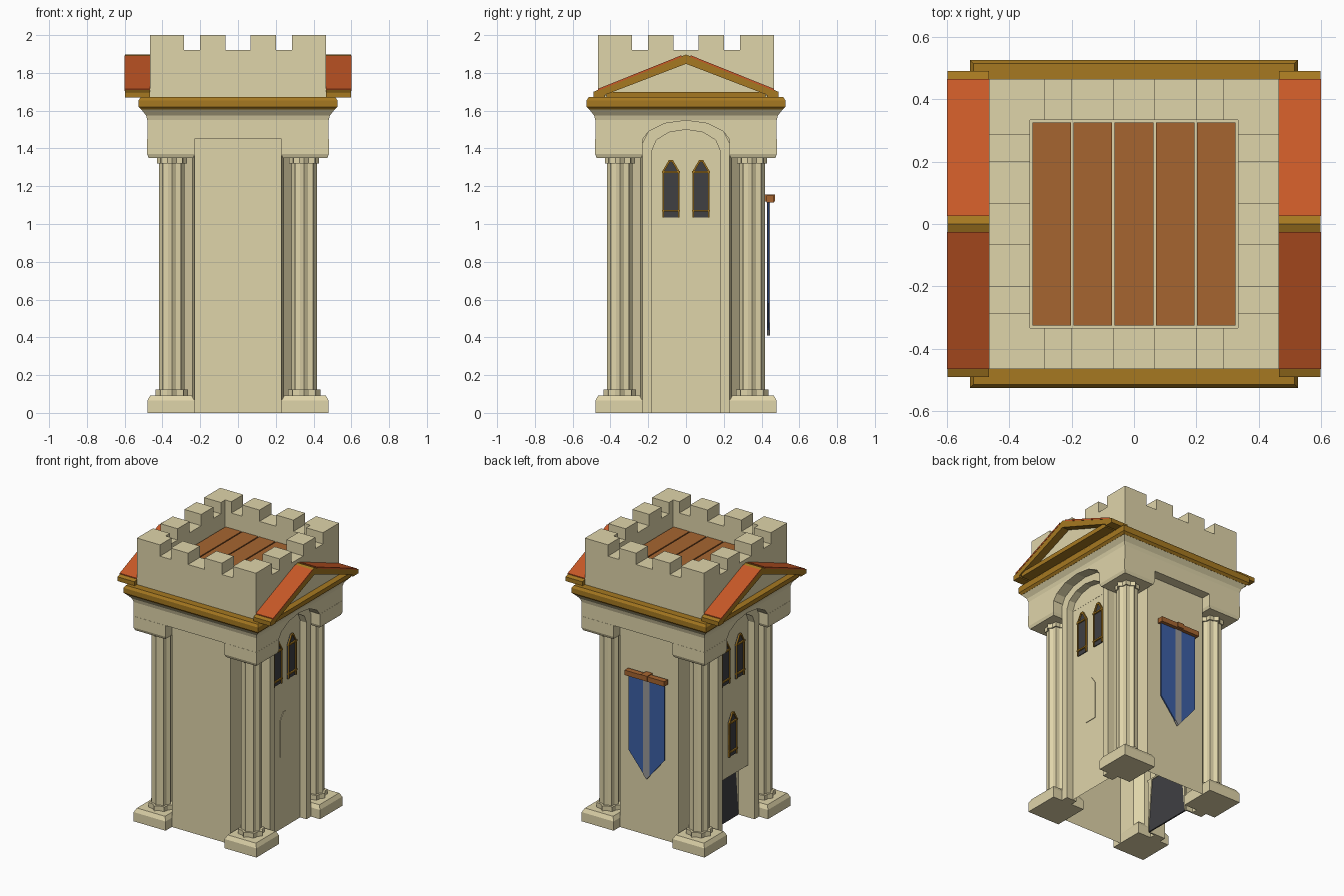
import bpy, math

if "Cube" in bpy.data.objects:
    bpy.data.objects.remove(bpy.data.objects["Cube"])

def material(name, r, g, b):
    m = bpy.data.materials.new(name)
    m.diffuse_color = (r, g, b, 1)
    m.use_nodes = True
    m.node_tree.nodes["Principled BSDF"].inputs["Base Color"].default_value = m.diffuse_color
    return m

STONE = material("stone", .74, .66, .40)
GOLD = material("gold_trim", .38, .19, .015)
ROOF = material("roof_tile", .58, .10, .02)
WOOD = material("wood", .38, .13, .03)
BLUE = material("blue_cloth", .045, .115, .38)
GREY = material("grey_cloth", .32, .32, .32)
DARK = material("dark_glass", .05, .05, .055)

def make(name, verts, faces, mat):
    me = bpy.data.meshes.new(name)
    me.from_pydata(verts, [], faces)
    me.materials.append(mat)
    ob = bpy.data.objects.new(name, me)
    bpy.context.collection.objects.link(ob)
    return ob

def prism(name, pts, axis, a, b, mat=STONE, caps=True, skip=()):
    """Extrude a 2D outline along an axis from a to b."""
    a, b = min(a, b), max(a, b)
    area = sum(p[0] * q[1] - q[0] * p[1] for p, q in zip(pts, pts[1:] + pts[:1]))
    if (area < 0) != (axis == 'y'):      # keep the faces pointing outward
        pts = pts[::-1]
    put = {'x': lambda u, v, t: (t, u, v), 'y': lambda u, v, t: (u, t, v),
           'z': lambda u, v, t: (u, v, t)}[axis]
    n = len(pts)
    verts = [put(u, v, t) for t in (a, b) for u, v in pts]
    faces = [(i, (i + 1) % n, n + (i + 1) % n, n + i) for i in range(n) if i not in skip]
    if caps:
        faces += [tuple(range(n))[::-1], tuple(range(n, 2 * n))]
    return make(name, verts, faces, mat)

def box(name, x0, x1, y0, y1, z0, z1, mat=STONE):
    x0, x1 = sorted((x0, x1))
    y0, y1 = sorted((y0, y1))
    return prism(name, [(x0, y0), (x1, y0), (x1, y1), (x0, y1)], 'z', z0, z1, mat)

def square_loft(name, rings, mat=STONE, cx=0, cy=0):
    """Stack square sections given as (half width, z)."""
    verts = [(cx + sx * h, cy + sy * h, z) for h, z in rings
             for sx, sy in ((-1, -1), (1, -1), (1, 1), (-1, 1))]
    faces = [(4*k + i, 4*k + (i + 1) % 4, 4*k + 4 + (i + 1) % 4, 4*k + 4 + i)
             for k in range(len(rings) - 1) for i in range(4)]
    m = len(verts)
    faces += [(3, 2, 1, 0), (m - 4, m - 3, m - 2, m - 1)]
    return make(name, verts, faces, mat)

def arch(hw, spring, top, n=6):
    return [(-hw * math.cos(math.pi * i / n), spring + (top - spring) * math.sin(math.pi * i / n))
            for i in range(n + 1)]

def star(cx, cy, r1, r2, n):
    return [(cx + (r2 if i % 2 else r1) * math.cos(math.pi * i / n),
             cy + (r2 if i % 2 else r1) * math.sin(math.pi * i / n)) for i in range(2 * n)]

# Tower body shell, open below, with notched corners; the doorway wall is left out
corner = [(.36, .18), (.36, .23), (.29, .24), (.24, .29), (.23, .41)]
outline = (corner + [(-x, y) for x, y in corner[::-1]]
           + [(-x, -y) for x, y in corner] + [(x, -y) for x, y in corner[::-1]])
prism("tower_body", outline, 'z', 0, 1.5, caps=False, skip=(9,))
box("niche_wall_left", -.36, -.35, -.18, .18, .37, 1.5)

# Doorway recess with a tapered dark door
for s in (-1, 1):
    box("door_reveal", -.36, -.28, s * .18, s * .19, 0, .37)
    prism("door_side", [(s * .18, 0), (s * .145, .37), (s * .18, .37)], 'x', -.285, -.27)
prism("door", [(-.18, 0), (.18, 0), (.145, .37), (-.145, .37)], 'x', -.285, -.275, DARK)
box("door_lintel", -.36, -.27, -.19, .19, .37, .38)

# Corner columns with bases and capitals
for sx in (-1, 1):
    for sy in (-1, 1):
        x, y = sx * .355, sy * .355
        square_loft("column_base", [(.125, 0), (.125, .065), (.11, .092)], cx=x, cy=y)
        square_loft("column_capital", [(.118, 1.35), (.126, 1.37), (.126, 1.45)], cx=x, cy=y)
        x, y = sx * .35, sy * .35
        prism("column_shaft", star(x, y, .068, .056, 8), 'z', .09, 1.35)
        for z0, z1, r in ((.09, .125, .086), (1.32, 1.352, .08)):
            prism("column_ring", star(x, y, r, r - .016, 8), 'z', z0, z1)

# Entablature with arched side openings
box("entablature_core", -.36, .36, -.48, .48, 1.45, 1.55)
outer = arch(.23, 1.43, 1.548)
inner = arch(.18, 1.39, 1.50)
for s in (-1, 1):
    half = [p for p in outer if p[0] >= -1e-6 and p[1] > 1.451]
    for m in (-1, 1):
        pts = half + [(.228, 1.45), (.48, 1.45), (.48, 1.55), (0, 1.55)]
        prism("entablature_spandrel", [(m * u, v) for u, v in pts], 'x', s * .36, s * .48)
    frame = [(-.23, 0)] + outer + [(.23, 0), (.18, 0)] + inner[::-1] + [(-.18, 0)]
    prism("arch_frame", frame, 'x', s * .33, s * .41)
    prism("arch_back", inner, 'x', s * .35, s * .361)

# Flared cornice and gold moulding
square_loft("cornice", [(.48, 1.55), (.487, 1.575), (.515, 1.61)])
square_loft("gold_cornice", [(.512, 1.605), (.526, 1.62), (.526, 1.655), (.515, 1.672)], GOLD)

# Parapet walls, merlons and plank roof
for s in (-1, 1):
    box("parapet_wall", -.465, .465, s * .333, s * .465, 1.67, 1.92)
    box("parapet_wall", s * .333, s * .465, -.333, .333, 1.67, 1.92)
    for m in (-1, 1):
        box("merlon", m * .065, m * .2, s * .333, s * .465, 1.92, 2)
        box("merlon", s * .333, s * .465, m * .065, m * .2, 1.92, 2)
        L = [(.465, .465), (.285, .465), (.285, .333), (.333, .333), (.333, .285), (.465, .285)]
        prism("corner_merlon", [(s * u, m * v) for u, v in L], 'z', 1.92, 2)
box("roof_floor", -.333, .333, -.333, .333, 1.67, 1.80)
for i in range(5):
    x = -.264 + i * .132
    box("roof_plank", x - .062, x + .062, -.326, .326, 1.80, 1.815, WOOD)

# Pediments on both sides
for s in (-1, 1):
    rake = [(-.49, 1.67), (-.49, 1.70), (0, 1.897), (.49, 1.70), (.49, 1.67),
            (.43, 1.67), (.43, 1.683), (0, 1.848), (-.43, 1.683), (-.43, 1.67)]
    prism("pediment_rake", rake, 'x', s * .465, s * .598, GOLD)
    box("pediment_sill", s * .465, s * .59, -.42, .42, 1.67, 1.70, GOLD)
    prism("pediment_panel", [(-.44, 1.68), (.44, 1.68), (0, 1.85)], 'x', s * .465, s * .545)
    for m in (-1, 1):
        tile = [(m * .465, 1.705), (m * .465, 1.716), (m * .025, 1.893), (m * .025, 1.882)]
        prism("pediment_tiles", tile, 'x', s * .463, s * .6, ROOF)

# Lancet windows
def lancet(y, z, w, h, shoulder, tip):
    return [(y - w, z), (y - w, z + shoulder), (y - tip, z + h),
            (y + tip, z + h), (y + w, z + shoulder), (y + w, z)]

def window(s, y, z):
    out = lancet(y, z, .045, .305, .245, .01)
    prism("window_glass", out, 'x', s * .36, s * .365, DARK)
    inn = lancet(y, z, .037, .293, .24, .006)
    prism("window_frame", out + inn[::-1], 'x', s * .36, s * .373, GOLD)
    for dz in (.03, .235):
        box("window_bar", s * .36, s * .375, y - .047, y + .047, z + dz, z + dz + .01, GOLD)

for s in (-1, 1):
    for y in (-.08, .08):
        window(s, y, 1.035)
window(-1, 0, .51)
prism("blind_window", lancet(0, .51, .045, .31, .26, .01), 'x', .36, .364)

# Hanging banner on the back
prism("banner", [(-.14, 1.13), (-.14, .58), (0, .41), (.14, .58), (.14, 1.13)], 'y', .432, .44, BLUE)
prism("banner_stripe", [(-.024, 1.12), (-.024, .439), (0, .41), (.024, .439), (.024, 1.12)],
      'y', .428, .444, GREY)
box("banner_rod", -.155, .155, .425, .465, 1.115, 1.15, WOOD)
box("banner_bracket", -.025, .025, .40, .47, 1.12, 1.155, WOOD)
